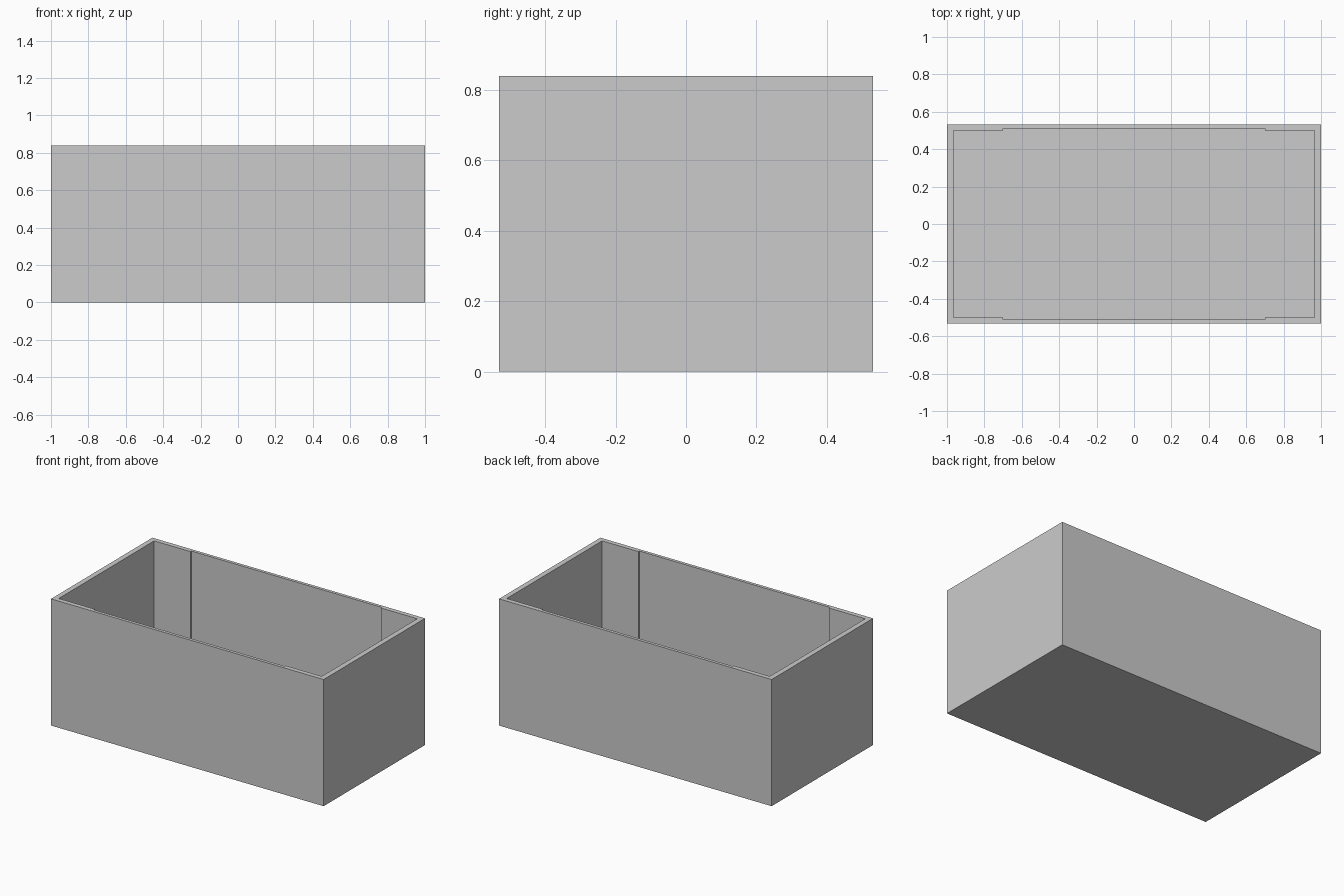
import bpy
import bmesh

cube = bpy.data.objects.get("Cube")
if cube:
    bpy.data.objects.remove(cube, do_unlink=True)

HALF_X, HALF_Y, HEIGHT = 1.0, 0.531, 0.84
IN_X, IN_Y = 0.965, 0.5          # cavity at the corners
REC_X, REC_Y = 0.70, 0.51        # shallow recess along both long walls
FLOOR = 0.06

grey = bpy.data.materials.new("plain grey")
grey.use_nodes = True
colour = (0.6, 0.6, 0.6, 1)
grey.diffuse_color = colour
grey.node_tree.nodes["Principled BSDF"].inputs["Base Color"].default_value = colour


def mirrored(quarter):
    """Mirror a first-quadrant outline into a full counter-clockwise loop."""
    half = quarter + [(-x, y) for x, y in reversed(quarter)]
    return half + [(-x, -y) for x, y in half]


def ring(bm, outline, z):
    return [bm.verts.new((x, y, z)) for x, y in outline]


def edge_loop(bm, verts):
    return [bm.edges.get((a, b)) or bm.edges.new((a, b))
            for a, b in zip(verts, verts[1:] + verts[:1])]


def walls(bm, low, high):
    n = len(low)
    for i in range(n):
        j = (i + 1) % n
        bm.faces.new((low[i], low[j], high[j], high[i]))


bm = bmesh.new()

# Outer shell and underside
outer = mirrored([(HALF_X, HALF_Y)])
outer_low, outer_high = ring(bm, outer, 0), ring(bm, outer, HEIGHT)
walls(bm, outer_low, outer_high)
bm.faces.new(outer_low[::-1])

# Stepped cavity and its floor
inner = mirrored([(IN_X, IN_Y), (REC_X, IN_Y), (REC_X, REC_Y)])
inner_low, inner_high = ring(bm, inner, FLOOR), ring(bm, inner, HEIGHT)
walls(bm, inner_high, inner_low)
bm.faces.new(inner_low)

# Flat top rim joining the two outlines
rim = edge_loop(bm, outer_high) + edge_loop(bm, inner_high)
bmesh.ops.triangle_fill(bm, use_beauty=True, use_dissolve=False,
                        edges=rim, normal=(0, 0, 1))
bmesh.ops.recalc_face_normals(bm, faces=bm.faces[:])

mesh = bpy.data.meshes.new("open_box")
bm.to_mesh(mesh)
bm.free()
mesh.materials.append(grey)
box = bpy.data.objects.new("open_box", mesh)
bpy.context.collection.objects.link(box)
